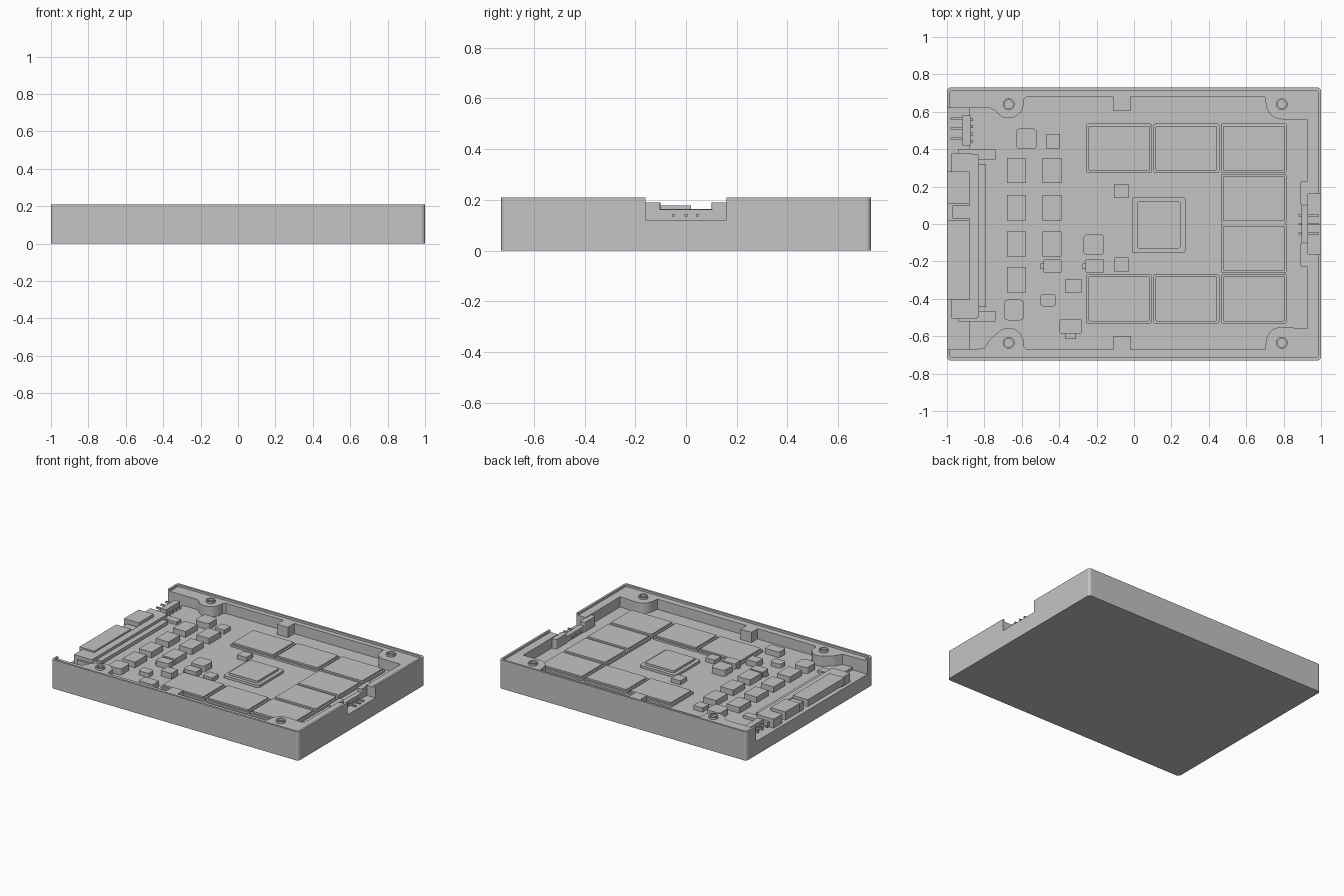
import bpy, bmesh, math

GREY = bpy.data.materials.new("housing grey")
GREY.diffuse_color = (0.55, 0.55, 0.55, 1)
FLOOR, LEDGE, TOP = 0.12, 0.195, 0.21


def prism(name, pts, z0, z1):
    """Extrude a flat outline from z0 to z1."""
    bm = bmesh.new()
    face = bm.faces.new([bm.verts.new((x, y, z0)) for x, y in pts])
    ext = bmesh.ops.extrude_face_region(bm, geom=[face])
    for v in ext["geom"]:
        if isinstance(v, bmesh.types.BMVert):
            v.co.z = z1
    bmesh.ops.recalc_face_normals(bm, faces=bm.faces)
    me = bpy.data.meshes.new(name)
    bm.to_mesh(me)
    bm.free()
    me.materials.append(GREY)
    ob = bpy.data.objects.new(name, me)
    bpy.context.collection.objects.link(ob)
    return ob


def arc(cx, cy, r, a0, a1, n=8):
    return [(cx + r * math.cos(math.radians(a0 + (a1 - a0) * i / n)),
             cy + r * math.sin(math.radians(a0 + (a1 - a0) * i / n))) for i in range(n + 1)]


def rounded(x0, x1, y0, y1, r):
    """Rounded rectangle outline."""
    if r == 0:
        return [(x0, y0), (x1, y0), (x1, y1), (x0, y1)]
    return (arc(x1 - r, y1 - r, r, 0, 90, 4) + arc(x0 + r, y1 - r, r, 90, 180, 4)
            + arc(x0 + r, y0 + r, r, 180, 270, 4) + arc(x1 - r, y0 + r, r, 270, 360, 4))


def block(name, x0, x1, y0, y1, z0, z1, r=0):
    return prism(name, rounded(x0, x1, y0, y1, r), z0, z1)


def cut(ob, cutter):
    mod = ob.modifiers.new("cut", "BOOLEAN")
    mod.operation, mod.solver, mod.object = "DIFFERENCE", "EXACT", cutter
    cutter.hide_render = True
    cutter.hide_viewport = True


# housing: solid tray, hollowed by the cavity, lid ledge and side openings
housing = block("housing", -1, 1, -0.73, 0.73, 0, TOP, 0.02)
cut(housing, block("lid_recess_cutter", -0.985, 0.985, -0.715, 0.715, LEDGE, 0.3, 0.015))
cavity = [(-0.88, 0.62), (-0.77, 0.62)]
cavity += arc(-0.67, 0.645, 0.08, 210, 360)
cavity += [(-0.59, 0.665), (-0.575, 0.68), (-0.11, 0.68), (-0.11, 0.605), (-0.02, 0.605), (-0.02, 0.68), (0.7, 0.68)]
cavity += arc(0.79, 0.645, 0.085, 180, 270)
cavity += [(0.925, 0.56), (0.925, -0.56)]
cavity += arc(0.79, -0.635, 0.085, 90, 180)
cavity += [(0.7, -0.67), (-0.02, -0.67), (-0.02, -0.6), (-0.11, -0.6), (-0.11, -0.67), (-0.575, -0.67), (-0.59, -0.655)]
cavity += arc(-0.67, -0.635, 0.08, 0, 120)
cavity += [(-0.77, -0.615), (-0.8, -0.665), (-0.88, -0.67)]
cut(housing, prism("cavity_cutter", cavity, FLOOR, 0.31))
cut(housing, block("left_opening_cutter", -1.1, -0.879, -0.67, 0.62, 0.10, 0.32))
cut(housing, block("right_notch_cutter", 0.92, 1.1, -0.16, 0.16, FLOOR + 0.001, 0.33))

# hollow screws on the four corner bosses
for x in (-0.67, 0.79):
    for y in (0.64, -0.635):
        s = prism("corner_screw", arc(x, y, 0.032, 0, 345, 23), LEDGE - 0.02, TOP)
        cut(s, prism("screw_hole_cutter", arc(x, y, 0.023, 0, 345, 23), LEDGE, 0.3))

# large memory chips, stepped around the edge
spots = [(c, r) for c in (-0.08, 0.28, 0.64) for r in (0.405, -0.4)] + [(0.64, 0.135), (0.64, -0.13)]
for x, y in spots:
    block("memory_chip_base", x - 0.176, x + 0.176, y - 0.132, y + 0.132, FLOOR - 0.01, FLOOR + 0.014, 0.012)
    block("memory_chip", x - 0.164, x + 0.164, y - 0.12, y + 0.12, FLOOR, FLOOR + 0.026, 0.008)

# processor
block("processor_base", -0.012, 0.275, -0.155, 0.145, FLOOR - 0.01, FLOOR + 0.018, 0.015)
block("processor_lid", 0.015, 0.248, -0.13, 0.12, FLOOR, FLOOR + 0.034, 0.01)

# rows of power parts
for x in (-0.68, -0.49):
    for y in (0.22, 0.02, -0.175):
        block("power_part", x, x + 0.103, y, y + 0.134, FLOOR - 0.01, FLOOR + 0.042)
block("power_part", -0.68, -0.577, -0.365, -0.23, FLOOR - 0.01, FLOOR + 0.042)

# assorted small parts: x0, x1, y0, y1, height, corner radius
small = [(-0.63, -0.52, 0.40, 0.51, 0.045, 0.02), (-0.695, -0.588, -0.515, -0.405, 0.045, 0.02),
         (-0.27, -0.16, -0.165, -0.055, 0.045, 0.02), (-0.5, -0.417, -0.44, -0.375, 0.03, 0.015),
         (-0.47, -0.395, 0.405, 0.48, 0.03, 0), (-0.105, -0.03, 0.14, 0.215, 0.03, 0),
         (-0.105, -0.03, -0.255, -0.18, 0.03, 0), (-0.365, -0.28, -0.37, -0.295, 0.04, 0)]
for x0, x1, y0, y1, h, r in small:
    block("small_part", x0, x1, y0, y1, FLOOR - 0.01, FLOOR + h, r)

# diodes with end tabs
for x in (-0.485, -0.26):
    block("diode", x, x + 0.1, -0.26, -0.19, FLOOR - 0.01, FLOOR + 0.04, 0.008)
    block("diode_tab", x - 0.015, x, -0.24, -0.21, FLOOR - 0.01, FLOOR + 0.02)
block("regulator", -0.397, -0.28, -0.585, -0.51, FLOOR - 0.01, FLOOR + 0.04, 0.008)
block("regulator_tab", -0.37, -0.31, -0.615, -0.585, FLOOR - 0.01, FLOOR + 0.02)

# main edge connector on the left: frame, clips, tongues and key
block("connector_rear_bar", -0.83, -0.79, -0.445, 0.32, FLOOR - 0.01, 0.145)
block("connector_frame", -0.88, -0.83, -0.505, 0.375, 0.1, 0.165, 0.015)
for y in (-0.505, 0.28):
    block("connector_shoulder", -0.975, -0.87, y, y + 0.1, 0.1, 0.165)
for y in (-0.52, 0.345):
    block("connector_clip", -0.94, -0.74, y, y + 0.055, 0.1, 0.14)
block("connector_tongue", -1, -0.88, -0.405, 0.02, 0.125, 0.177)
block("connector_tongue", -1, -0.88, 0.11, 0.28, 0.125, 0.187)
block("connector_key", -0.97, -0.88, 0.03, 0.1, 0.1, 0.16)

# small pin header beside the main connector
block("left_header", -0.92, -0.875, 0.42, 0.58, 0.1, 0.165)
for y in (0.563, 0.51, 0.457):
    block("left_header_pin", -0.98, -0.92, y - 0.006, y + 0.006, 0.135, 0.147)
for y in (0.56, 0.52, 0.48, 0.44):
    block("left_header_foot", -0.875, -0.86, y - 0.008, y + 0.008, FLOOR - 0.01, 0.135)

# right header in the wall notch, with guide lugs on both sides
for s in (1, -1):
    a, b = sorted((s * 0.1, s * 0.23))
    block("notch_lug", 0.89, 0.93, a, b, FLOOR - 0.01, 0.19, 0.012)
block("right_header", 0.895, 0.93, -0.118, 0.118, FLOOR - 0.01, 0.163)
for y in (0.045, 0, -0.05):
    block("right_header_pin", 0.88, 0.99, y - 0.005, y + 0.005, 0.135, 0.145)
